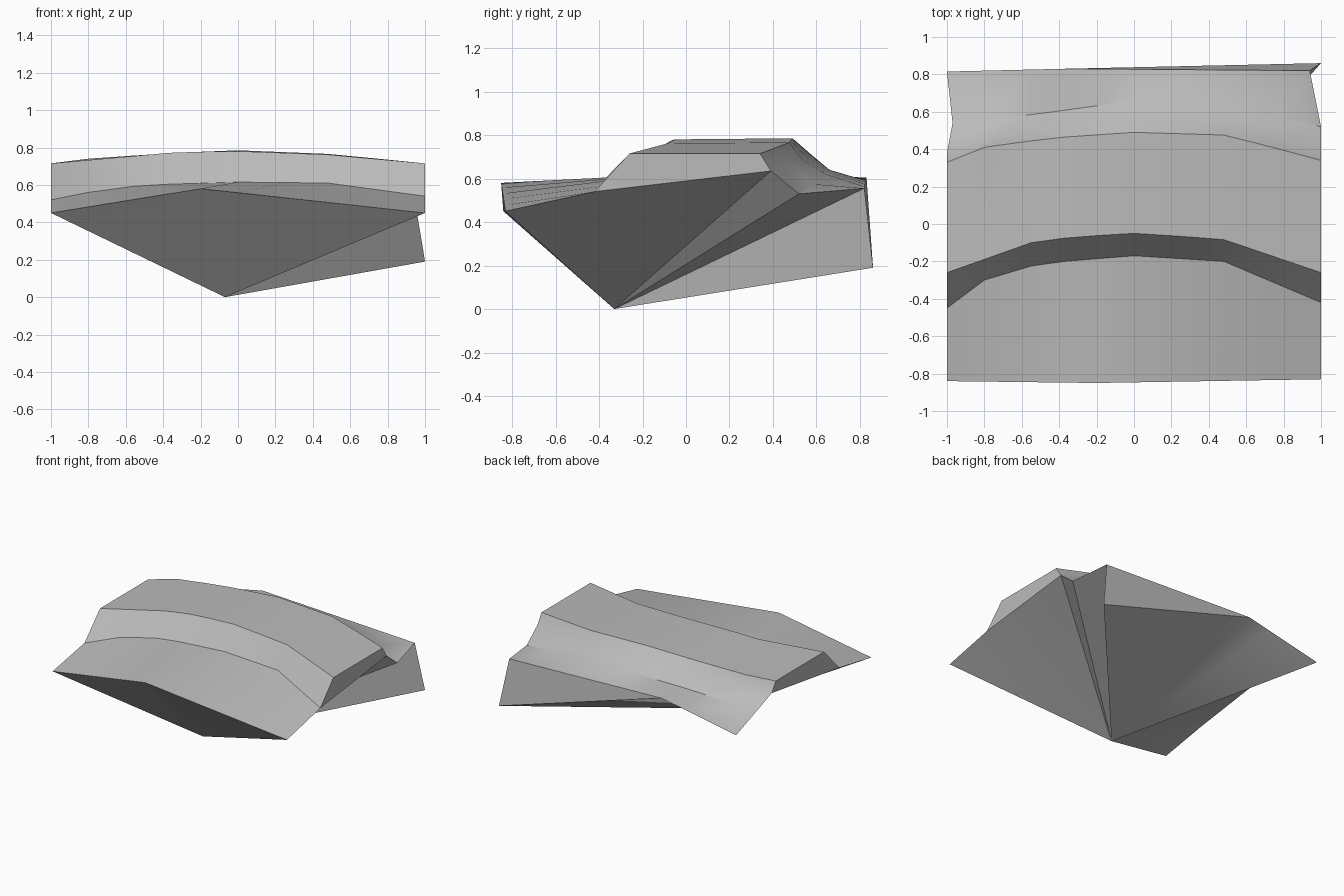
import bpy
import bmesh
import math

default = bpy.data.objects.get("Cube")
if default:
    bpy.data.objects.remove(default, do_unlink=True)

# Lengthwise rails of the upper skin, from the nose to the tail: (x, y, z)
nose = [(-1, -.84, .45), (-.2, -.85, .58), (1, -.83, .45)]
foot = [(-1, -.45, .52), (-.8, -.3, .56), (-.5, -.21, .6), (0, -.17, .615),
        (.48, -.2, .61), (1, -.42, .54)]
ridge = [(-1, -.26, .715), (-.55, -.1, .755), (-.33, -.07, .775), (0, -.05, .78),
         (.47, -.08, .763), (1, -.26, .715)]
crest = [(-1, .33, .715), (-.8, .41, .74), (-.44, .46, .765), (0, .49, .785),
         (.5, .475, .765), (1, .34, .715)]
heel = [(-1, .38, .64), (-.55, .5, .69), (0, .57, .715), (.5, .53, .69), (1, .39, .635)]
valley = [(-.97, .54, .54), (-.5, .59, .6), (0, .66, .64), (.5, .64, .62), (1, .52, .53)]
tail = [(-1, .815, .48), (-.37, .83, .605), (.94, .82, .555)]
rails = [nose, foot, ridge, crest, heel, valley, tail]
stations = [-1, -.8, -.55, -.37, -.2, 0, .25, .48, .75, 1]
KINK = stations.index(-.37)


def sample(rail, x):
    """Point on a rail at x, held within the rail's ends."""
    x = min(max(x, rail[0][0]), rail[-1][0])
    for a, b in zip(rail, rail[1:]):
        if x <= b[0]:
            t = (x - a[0]) / (b[0] - a[0])
            return tuple(p + (q - p) * t for p, q in zip(a, b))


bm = bmesh.new()
rows = [[bm.verts.new(sample(rail, x)) for x in stations] for rail in rails]
apex = bm.verts.new((-.07, -.33, 0))
corner = bm.verts.new((1, .86, .19))


def fan(tip, points):
    for a, b in zip(points, points[1:]):
        bm.faces.new((tip, a, b))


# Upper skin
for low, high in zip(rows, rows[1:]):
    for i in range(len(stations) - 1):
        bm.faces.new((low[i], low[i + 1], high[i + 1], high[i]))

# Raised ends, and side walls that run down to the lowest point
for end in (0, -1):
    v_nose, v_foot, v_ridge, v_crest, v_heel, v_valley, v_tail = [r[end] for r in rows]
    bm.faces.new((v_foot, v_ridge, v_crest, v_heel))
    rim = [v_nose, v_foot, v_heel, v_valley, v_tail]
    fan(apex, rim if end == 0 else rim + [corner])

# Underside and rear wall
fan(apex, rows[0])
fan(apex, rows[-1][:KINK + 1] + [corner])
fan(corner, rows[-1][KINK:])

bmesh.ops.recalc_face_normals(bm, faces=bm.faces)
mesh = bpy.data.meshes.new("body_shell")
bm.to_mesh(mesh)
bm.free()
body = bpy.data.objects.new("body_shell", mesh)
bpy.context.collection.objects.link(body)

# Plain grey finish
grey = bpy.data.materials.new("plain_grey")
grey.use_nodes = True
colour = (.5, .5, .5, 1)
grey.diffuse_color = colour
grey.node_tree.nodes["Principled BSDF"].inputs["Base Color"].default_value = colour
mesh.materials.append(grey)

bpy.context.view_layer.objects.active = body
body.select_set(True)
bpy.ops.object.shade_smooth_by_angle(angle=math.radians(30))
